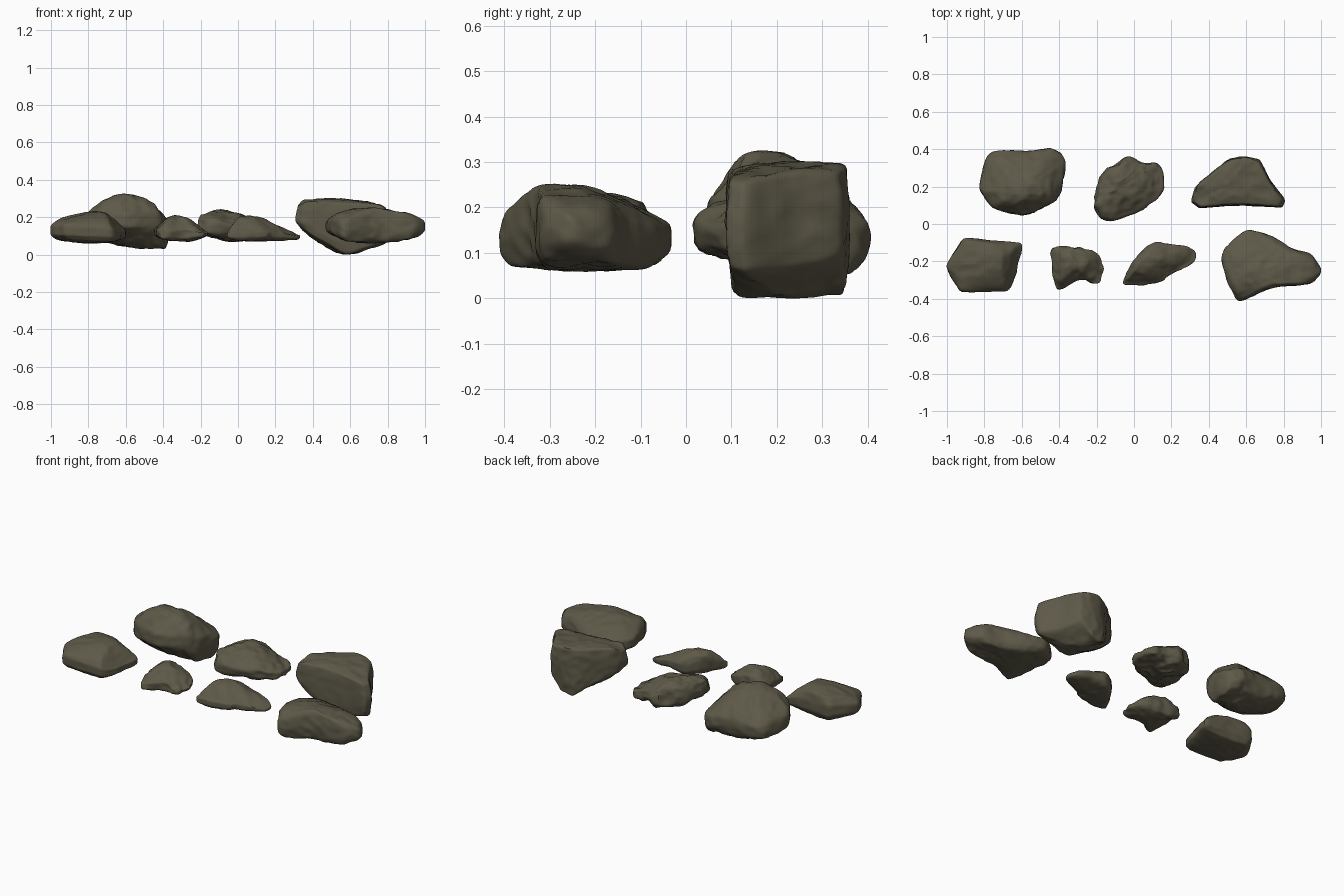
import bpy
import bmesh
from mathutils import Vector, noise

default_cube = bpy.data.objects.get("Cube")
if default_cube:
    bpy.data.objects.remove(default_cube, do_unlink=True)

# One stone colour for every rock
STONE = (0.112, 0.1, 0.065, 1.0)
stone = bpy.data.materials.new("olive grey stone")
stone.use_nodes = True
stone.diffuse_color = STONE
shader = stone.node_tree.nodes["Principled BSDF"]
shader.inputs["Base Color"].default_value = STONE
shader.inputs["Roughness"].default_value = 0.9


def build_cage(outline, foot, peak, rim, crease):
    """Stack rings of the outline, drawn in towards a foot and a peak."""
    bm = bmesh.new()

    def ring(centre, spread, height):
        verts = []
        for x, y, bottom, top in outline:
            z = height(bottom, top)
            verts.append(bm.verts.new((centre.x + (x - centre.x) * spread,
                                       centre.y + (y - centre.y) * spread, z)))
        return verts

    rings = [
        ring(foot, 0.45, lambda b, t: b + (foot.z - b) * 0.7),
        ring(foot, rim, lambda b, t: b),
        ring(foot, 1.0, lambda b, t: b + (t - b) * 0.25),
        ring(peak, 1.0, lambda b, t: b + (t - b) * 0.7),
        ring(peak, rim, lambda b, t: t),
        ring(peak, 0.45, lambda b, t: t + (peak.z - t) * 0.7),
    ]
    count = len(outline)
    for lower, upper in zip(rings, rings[1:]):
        for i in range(count):
            j = (i + 1) % count
            bm.faces.new((lower[i], lower[j], upper[j], upper[i]))
    for centre, end in ((foot, rings[0]), (peak, rings[-1])):
        tip = bm.verts.new(centre)
        for i in range(count):
            bm.faces.new((end[i], end[(i + 1) % count], tip))
    bmesh.ops.recalc_face_normals(bm, faces=bm.faces)

    # Harden only the edges where the stone turns a corner
    layer = bm.edges.layers.float.new("crease_edge")
    for edge in bm.edges:
        if edge.calc_face_angle(0) > 0.5:
            edge[layer] = crease
    return bm


def rounded(obj):
    graph = bpy.context.evaluated_depsgraph_get()
    return bpy.data.meshes.new_from_object(obj.evaluated_get(graph))


def weather(mesh, seed, rough):
    """Push the surface in and out with broad lumps and sharper chips."""
    offset = Vector((seed, seed * 2, seed * 3))
    normals = [v.normal.copy() for v in mesh.vertices]
    for vert, normal in zip(mesh.vertices, normals):
        p = vert.co + offset
        lumps = noise.noise(p * 9) * 0.6
        chips = 0.2 - abs(noise.noise(p * 14))
        grain = noise.noise(p * 32) * 0.2
        vert.co += normal * (lumps + chips + grain) * rough


def rock(name, seed, rough, outline, foot, peak, rim=0.85, crease=0.3):
    """Outline rows are x, y, bottom and top, all in hundredths."""
    outline = [tuple(n / 100 for n in row) for row in outline]
    foot, peak = Vector(foot) / 100, Vector(peak) / 100
    bm = build_cage(outline, foot, peak, rim, crease)
    cage = bpy.data.meshes.new(name + "_cage")
    bm.to_mesh(cage)
    bm.free()
    obj = bpy.data.objects.new(name, cage)
    bpy.context.collection.objects.link(obj)
    rounding = obj.modifiers.new("rounding", "SUBSURF")
    rounding.levels = rounding.render_levels = 3

    # Swell the cage so that the rounded stone keeps its corners
    targets = [v.co.copy() for v in cage.vertices]
    for step in range(2):
        trial = rounded(obj)
        for vert, target, result in zip(cage.vertices, targets, trial.vertices):
            vert.co += (target - result.co) * 0.75
        cage.update()
        obj.update_tag()
        bpy.data.meshes.remove(trial)

    # Bake the rounding, then roughen it
    baked = rounded(obj)
    obj.modifiers.clear()
    obj.data = baked
    bpy.data.meshes.remove(cage)
    baked.name = name
    weather(baked, seed, rough)
    baked.update()
    baked.materials.clear()
    baked.materials.append(stone)

    bpy.ops.object.select_all(action="DESELECT")
    obj.select_set(True)
    bpy.context.view_layer.objects.active = obj
    bpy.ops.object.shade_smooth_by_angle(angle=0.7)


# Front row, from the model's right to its left
rock("slab_rock", 1, 0.006,
     [(-100, -22, 8, 19), (-91, -8, 7, 21), (-75, -9, 7, 21), (-60, -11, 8, 15),
      (-64, -30, 7, 14), (-69, -36, 7, 17), (-92, -36, 8, 18), (-98, -28, 8, 18)],
     (-78, -22, 6), (-74, -20, 23), crease=0.45)

rock("small_peaked_rock", 2, 0.016,
     [(-44, -13, 9, 16), (-33, -12, 8, 19), (-20, -16, 9, 15), (-16, -25, 9, 13),
      (-20, -32, 9, 13), (-29, -30, 8, 15), (-41, -35, 8, 13), (-43, -26, 9, 15)],
     (-30, -23, 7), (-33, -20, 21))

rock("small_long_rock", 3, 0.01,
     [(-6, -31, 8, 14), (-3, -24, 8, 17), (1, -18, 8, 19), (10, -10, 8, 17),
      (20, -11, 9, 16), (32, -14, 8, 12), (31, -21, 8, 11), (19, -27, 8, 14),
      (14, -31, 8, 14), (-3, -33, 8, 14)],
     (11, -22, 7), (4, -21, 21))

rock("wedge_rock", 4, 0.01,
     [(48, -14, 10, 20), (60, -4, 8, 19), (72, -6, 7, 19), (84, -13, 7, 21),
      (94, -16, 8, 21), (100, -25, 10, 21), (94, -32, 8, 22), (80, -33, 7, 24),
      (70, -35, 7, 24), (57, -41, 7, 20), (52, -35, 8, 22), (48, -24, 10, 21)],
     (72, -22, 6), (68, -27, 25))

# Back row, from the model's right to its left
rock("large_crested_rock", 5, 0.012,
     [(-82, 21, 9, 23), (-78, 36, 8, 21), (-70, 39, 8, 21), (-56, 38, 6, 22),
      (-44, 40, 7, 20), (-37, 34, 3, 20), (-39, 18, 5, 25), (-44, 11, 11, 25),
      (-60, 5, 12, 24), (-75, 9, 11, 26), (-80, 15, 10, 25)],
     (-50, 24, 3), (-61, 17, 33))

rock("ragged_rock", 6, 0.02,
     [(-21, 15, 11, 21), (-18, 24, 10, 22), (-12, 31, 9, 21), (-2, 36, 9, 19),
      (5, 32, 9, 18), (14, 32, 9, 15), (15, 18, 9, 15), (5, 8, 9, 18),
      (-15, 2, 10, 19), (-21, 9, 12, 21)],
     (-3, 20, 7), (-9, 19, 24))

rock("tall_block_rock", 7, 0.009,
     [(31, 12, 15, 26), (33, 20, 13, 29), (45, 30, 6, 29), (52, 35, 1, 29),
      (60, 36, 3, 29), (67, 34, 9, 28), (72, 25, 7, 28), (80, 13, 6, 26),
      (78, 9, 6, 26), (57, 10, 1, 28), (36, 9, 12, 28)],
     (58, 23, 0), (50, 20, 30), rim=0.93, crease=0.45)
